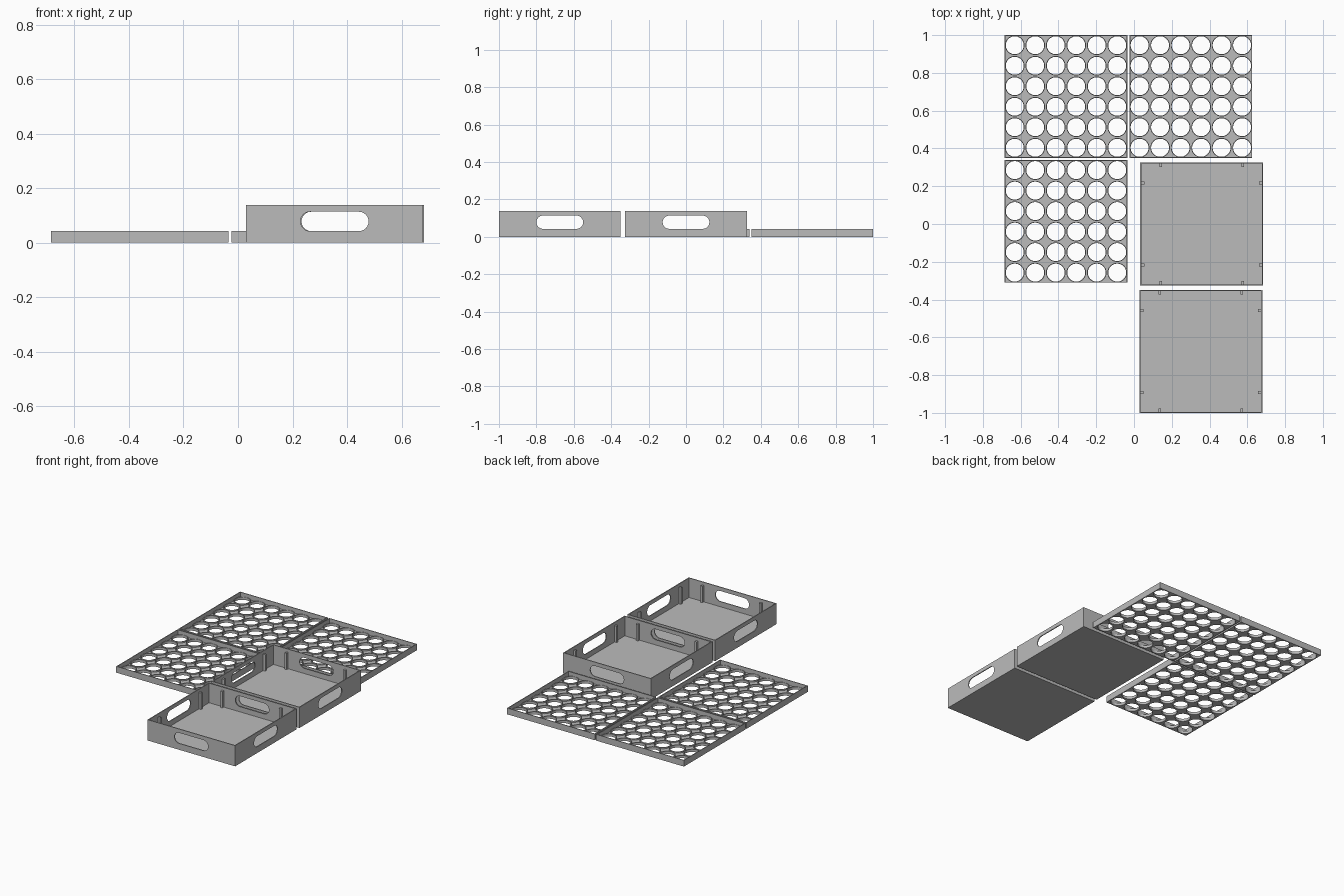
import bpy, bmesh, math
from mathutils import Matrix, Vector

if "Cube" in bpy.data.objects:
    bpy.data.objects.remove(bpy.data.objects["Cube"])

gray = bpy.data.materials.new("gray_plastic")
gray.diffuse_color = (0.5, 0.5, 0.5, 1)
gray.use_nodes = True
gray.node_tree.nodes["Principled BSDF"].inputs["Base Color"].default_value = gray.diffuse_color

SIZE = 0.65       # side of every tray
HALF = SIZE / 2
WALL = 0.006


def rect(w, h, cx=0, cy=0):
    return [(cx + sx * w / 2, cy + sy * h / 2)
            for sx, sy in ((-1, -1), (1, -1), (1, 1), (-1, 1))]


def circle(r, cx=0, cy=0, n=32):
    return [(cx + r * math.cos(2 * math.pi * i / n),
             cy + r * math.sin(2 * math.pi * i / n)) for i in range(n)]


def slot(w, h, cx, cy, n=12):
    r = h / 2
    pts = []
    for side, start in ((1, -math.pi / 2), (-1, math.pi / 2)):
        for i in range(n + 1):
            a = start + math.pi * i / n
            pts.append((cx + side * (w / 2 - r) + r * math.cos(a), cy + r * math.sin(a)))
    return pts


def sheet(name, loops, thick, matrix):
    """Extrude outlines with holes from local z = 0 to thick."""
    cu = bpy.data.curves.new(name, 'CURVE')
    cu.dimensions = '2D'
    cu.fill_mode = 'BOTH'
    cu.extrude = thick / 2
    for pts in loops:
        sp = cu.splines.new('POLY')
        sp.points.add(len(pts) - 1)
        for p, (x, y) in zip(sp.points, pts):
            p.co = (x, y, 0, 1)
        sp.use_cyclic_u = True
    tmp = bpy.data.objects.new(name + "_outline", cu)
    bpy.context.collection.objects.link(tmp)
    dg = bpy.context.evaluated_depsgraph_get()
    me = bpy.data.meshes.new_from_object(tmp.evaluated_get(dg))
    bpy.data.objects.remove(tmp)
    bm = bmesh.new()
    bm.from_mesh(me)
    bmesh.ops.remove_doubles(bm, verts=bm.verts, dist=1e-5)
    bmesh.ops.translate(bm, verts=bm.verts, vec=(0, 0, thick / 2))
    bmesh.ops.transform(bm, matrix=matrix, verts=bm.verts)
    bmesh.ops.recalc_face_normals(bm, faces=bm.faces)
    bm.to_mesh(me)
    bm.free()
    me.name = name
    me.materials.clear()
    me.materials.append(gray)
    ob = bpy.data.objects.new(name, me)
    bpy.context.collection.objects.link(ob)
    bpy.ops.object.select_all(action='DESELECT')
    ob.select_set(True)
    bpy.context.view_layer.objects.active = ob
    bpy.ops.object.shade_smooth_by_angle(angle=math.radians(30))
    return ob


def hole_tray(name, cx, cy):
    pitch = 0.1085
    spots = [((i - 2.5) * pitch, (j - 2.5) * pitch) for i in range(6) for j in range(6)]
    holes = [circle(0.0475, x, y) for x, y in spots]
    collars = [circle(0.052, x, y) for x, y in spots]
    at = lambda z: Matrix.Translation((cx, cy, z))
    # perforated floor, low collar around each hole, outer rim
    sheet(name + "_floor", [rect(SIZE, SIZE)] + holes, 0.009, at(0))
    sheet(name + "_collars", collars + holes, 0.009, at(0.009))
    inner = SIZE - 2 * 0.005
    sheet(name + "_rim", [rect(SIZE, SIZE), rect(inner, inner)], 0.033, at(0.009))


def box(name, cx, cy):
    height, floor = 0.139, 0.008
    sheet(name + "_floor", [rect(SIZE, SIZE)], floor, Matrix.Translation((cx, cy, 0)))
    for k, side in enumerate(("front", "right", "back", "left")):
        turn = Matrix.Translation((cx, cy, 0)) @ Matrix.Rotation(k * math.pi / 2, 4, 'Z')
        # wall with a handle slot, standing upright
        width = SIZE if k % 2 == 0 else SIZE - 2 * WALL
        up = turn @ Matrix.Translation((0, -HALF + WALL, 0)) @ Matrix.Rotation(math.pi / 2, 4, 'X')
        sheet(f"{name}_{side}_wall",
              [rect(width, height - floor, 0, (height + floor) / 2),
               slot(0.25, 0.071, 0, 0.078)], WALL, up)
        # two ribs on the inside of each wall
        ribs = [rect(0.014, 0.016, s * 0.217, -HALF + WALL + 0.008) for s in (-1, 1)]
        sheet(f"{name}_{side}_ribs", ribs, 0.11, turn @ Matrix.Translation((0, 0, floor)))


hole_tray("back_left_tray", -0.36, 0.675)
hole_tray("back_right_tray", 0.301, 0.675)
hole_tray("middle_left_tray", -0.36, 0.014)
box("middle_box", 0.358, 0.0)
box("front_box", 0.354, -0.675)
